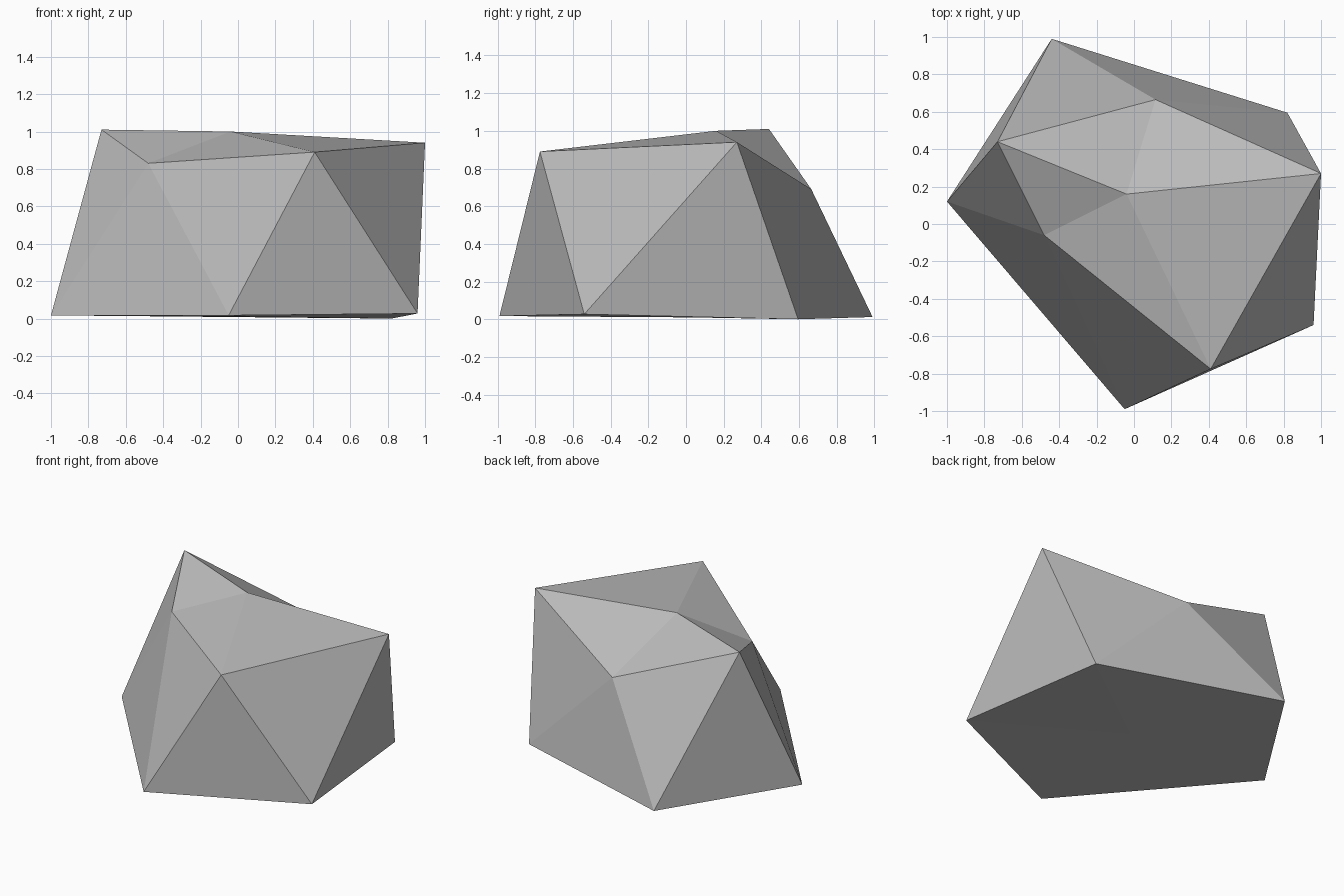
import bpy, bmesh

if "Cube" in bpy.data.objects:
    bpy.data.objects.remove(bpy.data.objects["Cube"])

# Low-poly rock: a distorted icosahedron (crown, upper ring, lower ring, underside)
crown = (-0.04, 0.16, 1.0)
upper = [(-0.73, 0.44, 1.01), (-0.48, -0.06, 0.83), (0.41, -0.775, 0.89),
         (1.0, 0.27, 0.94), (0.115, 0.665, 0.69)]
lower = [(-1.0, 0.12, 0.017), (-0.05, -0.99, 0.017), (0.96, -0.54, 0.027),
         (0.82, 0.595, 0.0), (-0.44, 0.99, 0.012)]
under = (0.05, 0.03, 0.01)

bm = bmesh.new()
top = bm.verts.new(crown)
bot = bm.verts.new(under)
up = [bm.verts.new(p) for p in upper]
lo = [bm.verts.new(p) for p in lower]

# Each lower corner sits between two upper corners
for i in range(5):
    j = (i + 1) % 5
    bm.faces.new((top, up[i], up[j]))
    bm.faces.new((up[i], lo[i], up[j]))
    bm.faces.new((up[j], lo[i], lo[j]))
    bm.faces.new((bot, lo[j], lo[i]))
bmesh.ops.recalc_face_normals(bm, faces=bm.faces[:])

mesh = bpy.data.meshes.new("rock")
bm.to_mesh(mesh)
bm.free()

# Single stone grey
stone = bpy.data.materials.new("stone_grey")
stone.diffuse_color = (0.5, 0.5, 0.5, 1)
stone.use_nodes = True
stone.node_tree.nodes["Principled BSDF"].inputs["Base Color"].default_value = stone.diffuse_color
mesh.materials.append(stone)

rock = bpy.data.objects.new("rock", mesh)
bpy.context.collection.objects.link(rock)
